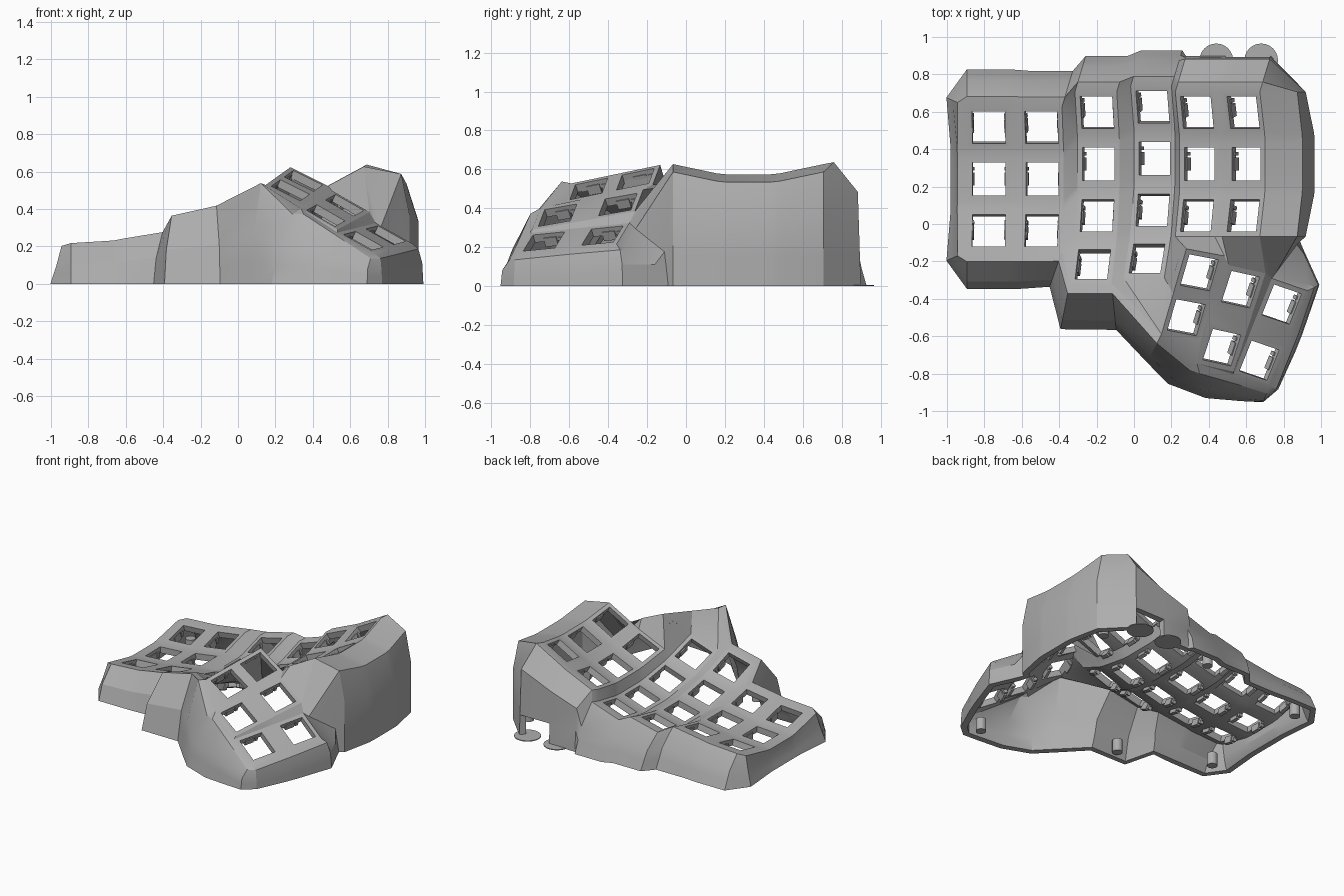
import bpy, bmesh
from math import radians, sin, cos
from mathutils import Vector, Matrix

cube = bpy.data.objects.get("Cube")
if cube:
    bpy.data.objects.remove(cube)

grey = bpy.data.materials.new("plain grey")
grey.use_nodes = True
GREY = (0.42, 0.42, 0.42, 1)
grey.diffuse_color = GREY
grey.node_tree.nodes["Principled BSDF"].inputs["Base Color"].default_value = GREY

HALF, HOLE, THICK = 0.115, 0.088, 0.045
NW, NE, SE, SW = range(4)
SIGNS = ((-1, 1), (1, 1), (1, -1), (-1, -1))
bm = bmesh.new()
frames = []


def face(*verts):
    unique = list(dict.fromkeys(verts))
    if len(unique) > 2:
        bm.faces.new(unique)


def key(center, u, v):
    """Square key seat with a hole; returns its outer corners."""
    v = v.normalized()
    u = (u - v * u.dot(v)).normalized()
    frames.append((center, u, v))
    outer, inner = ([bm.verts.new(center + (u * a + v * b) * s) for a, b in SIGNS]
                    for s in (HALF, HOLE))
    for i in range(4):
        j = (i + 1) % 4
        face(outer[i], outer[j], inner[j], inner[i])
    return outer


def web(grid):
    """Join neighbouring key seats."""
    for c, col in enumerate(grid):
        for r, k in enumerate(col):
            below = col[r + 1] if r + 1 < len(col) else None
            side = grid[c + 1][r] if c + 1 < len(grid) and r < len(grid[c + 1]) else None
            if below:
                face(k[SW], k[SE], below[NE], below[NW])
            if side:
                face(k[NE], side[NW], side[SW], k[SE])
            if below and side and r + 1 < len(grid[c + 1]):
                face(k[SE], side[SW], grid[c + 1][r + 1][NW], below[NE])


def new_object(name, mesh_bm):
    mesh = bpy.data.meshes.new(name)
    mesh_bm.to_mesh(mesh)
    mesh_bm.free()
    mesh.materials.append(grey)
    ob = bpy.data.objects.new(name, mesh)
    bpy.context.collection.objects.link(ob)
    return ob


# Curved finger columns: seat position and number of rows
STEP = radians(13.5)
RADIUS = 0.275 / sin(STEP)
columns = [(-.775, .24, .155, 3), (-.49, .24, .19, 3), (-.19, .32, .205, 4),
           (.11, .35, .24, 4), (.35, .32, .395, 3), (.6, .32, .52, 3)]
K = []
for c, (x, y, z, rows) in enumerate(columns):
    tilt = radians(3.5 + 5 * c)
    u, n = Vector((cos(tilt), 0, sin(tilt))), Vector((-sin(tilt), 0, cos(tilt)))
    north = Vector((0, 1, 0))
    K.append([])
    for r in range(rows):
        a = (1 - r) * STEP
        pos = Vector((x, y, z)) + north * RADIUS * sin(a) + n * RADIUS * (1 - cos(a))
        K[c].append(key(pos, u, north * cos(a) + n * sin(a)))

# Thumb cluster: upper seat, lower seat and sideways direction
thumbs = [((.35, -.26, .55), (.28, -.5, .5), (.2, -.04, -.1)),
          ((.57, -.35, .42), (.47, -.66, .365), (.19, -.075, -.12)),
          ((.79, -.43, .26), (.67, -.73, .23), (.2, -.06, -.11))]
T = []
for top, low, u in thumbs:
    top, low = Vector(top), Vector(low)
    T.append([key(p, Vector(u), top - low) for p in (top, low)])
web(K)
web(T)

# Bridges between columns of different length and the thumb cluster
ring, mid, index, inner = K[2][3], K[3][3], K[4][2], K[5][2]
(a0, a1), (b0, b1), (c0, c1) = T
face(K[1][2][SE], K[2][2][SW], ring[NW])
face(K[1][2][SE], ring[NW], ring[SW])
face(K[3][2][SE], index[SW], mid[NE])
face(mid[NE], index[SW], a0[NW])
face(mid[NE], a0[NW], a0[SW], mid[SE])
face(mid[SE], a0[SW], a1[NW])
face(mid[SE], a1[NW], a1[SW], mid[SW])
face(mid[SW], a1[SW], ring[SE])
face(index[SW], index[SE], a0[NE], a0[NW])
face(index[SE], inner[SW], b0[NW], a0[NE])
face(inner[SW], inner[SE], b0[NE], b0[NW])
face(inner[SE], c0[NW], b0[NE])
face(a1[SW], a1[SE], b1[SW])
face(b1[SW], b1[SE], c1[SW])

# Wall styles: rim reach, rim drop, shoulder reach (share of foot), shoulder height share
STYLES = {"back": (.055, -.01, .92, .76), "low_back": (.055, -.01, .72, .55),
          "left": (.055, .005, .7, .5), "front": (.055, -.01, .8, .5),
          "right": (.2, .04, 1, .62), "thumb": (.04, .03, .9, .6),
          "thumb_front": (.055, .03, .8, .5)}
back, left, front, right = (.3, 1), (-1, 0), (0, -1), (1, 0)
t_side = (.92, -.39)
edge = []
for c, col in enumerate(K):
    style = "back" if c > 3 else "low_back"
    for i in (NW, NE):
        edge.append((col[0][i], back if c else (0, 1), .2, style))
for r, k in enumerate(K[5]):
    for i in (NE, SE):
        at_end = (r, i) in ((0, NE), (2, SE))
        edge.append((k[i], right, .245 if at_end else .265, "right"))
edge += [(c0[NW], (.6, .8), .25, "thumb"), (c0[NE], (-.1, 1), .22, "thumb"),
         (c0[NE], (1, .5), .07, "thumb"),
         (c0[SE], t_side, .06, "thumb"), (c1[NE], t_side, .06, "thumb"),
         (c1[SE], (1, -.3), .05, "thumb"), (c1[SE], (-.4, -1), .09, "thumb"),
         (c1[SW], (.3, -1), .15, "thumb_front"), (b1[SW], (.25, -1), .19, "thumb_front"),
         (b1[SW], (-.8, -.55), .19, "thumb_front"), (a1[SW], (-.45, -.9), .17, "front"),
         (ring[SE], (.1, -1), .25, "front"), (ring[SW], (-.2, -1), .25, "front"),
         (K[1][2][SE], (-.35, -1), .2, "front"), (K[1][2][SW], front, .2, "front"),
         (K[0][2][SE], front, .2, "front"), (K[0][2][SW], front, .2, "front")]
for r in (2, 1, 0):
    for i in (SW, NW):
        corner = (r, i) in ((2, SW), (0, NW))
        slant = (-1, .45 if i == NW else -.45) if corner else left
        edge.append((K[0][r][i], slant, .12 if corner else .09, "left"))

# Outer walls, leaving a cable opening low in the back
rings = []
for vert, direction, reach, style in edge:
    out = Vector((*direction, 0)).normalized()
    rim_out, drop, share, height = STYLES[style]
    rim = vert.co + out * rim_out - Vector((0, 0, drop))
    shoulder = vert.co + out * reach * share
    shoulder.z = rim.z * height
    foot = vert.co + out * reach
    foot.z = 0
    sill = foot.lerp(shoulder, min(.5, .15 / shoulder.z))
    rings.append([vert] + [bm.verts.new(p) for p in (rim, shoulder, sill, foot)])
opening = (9, 10)
for i, a in enumerate(rings):
    b = rings[(i + 1) % len(rings)]
    for j in range(4):
        if not (j == 3 and i in opening):
            face(a[j], b[j], b[j + 1], a[j + 1])

bmesh.ops.recalc_face_normals(bm, faces=bm.faces)
bm.faces.ensure_lookup_table()
if bm.faces[0].normal.z < 0:
    bmesh.ops.reverse_faces(bm, faces=bm.faces)
case = new_object("case_shell", bm)
solid = case.modifiers.new("thickness", "SOLIDIFY")
solid.thickness, solid.offset = THICK, -1
bpy.context.view_layer.objects.active = case
case.select_set(True)
bpy.ops.object.modifier_apply(modifier=solid.name)
for v in case.data.vertices:
    v.co.z = max(v.co.z, 0)
bpy.ops.object.shade_smooth_by_angle(angle=radians(22))

# Switch clips on both sides of each hole
clips = bmesh.new()
for center, u, v in frames:
    n = u.cross(v)
    basis = Matrix((u, v, n)).transposed().to_4x4()
    for s in (-1, 1):
        for offset, length, depth in ((0, .07, .05), (.055, .02, .04)):
            pos = center + u * s * (HOLE + .007) + v * offset - n * .047
            bmesh.ops.create_cube(clips, size=1, matrix=Matrix.Translation(pos) @ basis
                                  @ Matrix.Diagonal((.026, length, depth, 1)))
new_object("switch_clips", clips)


def cylinders(name, spots, radius, height):
    discs = bmesh.new()
    for x, y in spots:
        bmesh.ops.create_cone(discs, cap_ends=True, segments=24, radius1=radius,
                              radius2=radius, depth=height,
                              matrix=Matrix.Translation((x, y, height / 2)))
    return new_object(name, discs)


# Screw posts inside the rim and flat round pads under the cable opening
cylinders("screw_posts", [(-.85, .66), (-.85, -.2), (.03, .8), (-.25, -.47),
                          (.82, .66), (.63, -.84)], .035, .09)
cylinders("round_pads", [(.44, .875), (.68, .875)], .09, .006)
